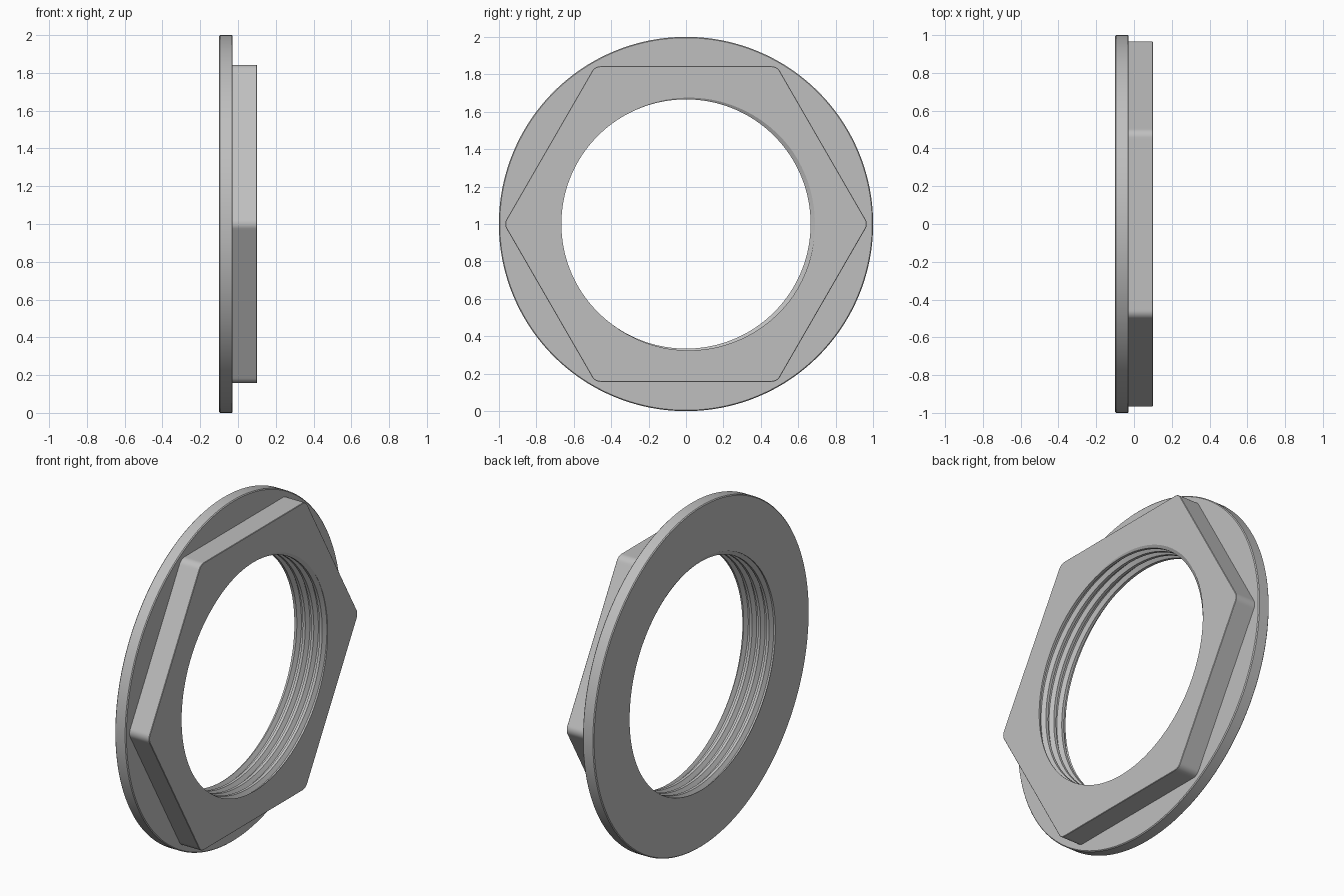
import bpy, bmesh, math

if "Cube" in bpy.data.objects:
    bpy.data.objects.remove(bpy.data.objects["Cube"])

steel = bpy.data.materials.new("steel_grey")
steel.diffuse_color = (0.52, 0.52, 0.52, 1)
steel.use_nodes = True
steel.node_tree.nodes["Principled BSDF"].inputs["Base Color"].default_value = steel.diffuse_color

BACK, STEP, FRONT = -0.1, -0.028, 0.1      # flange back, flange front, hexagon face
APOTHEM, ROUND = 0.843, 0.05               # hexagon size and corner radius
MINOR, MAJOR, PITCH = 0.666, 0.689, 0.055  # thread radii and pitch

# Angles round the x axis, with extra steps at the six rounded corners
angles = set(range(0, 360, 2))
for c in range(0, 360, 60):
    for d in (0.4, 0.8, 1.15, 1.49):
        angles |= {(c + d) % 360, (c - d) % 360}
angles = sorted(angles) + [360]


def hexagon(deg, inset=0.0):
    """Radius of the rounded hexagon in one direction."""
    ap, rad = APOTHEM - inset, ROUND - inset
    d = math.radians(abs((deg + 30) % 60 - 30))
    c = (ap - rad) / math.cos(math.pi / 6)
    if d < math.atan2(rad * 0.5, c + rad * math.cos(math.pi / 6)):
        return c * math.cos(d) + math.sqrt(rad**2 - (c * math.sin(d))**2)
    return ap / math.cos(math.pi / 6 - d)


# One thread turn: (fraction of pitch, radius), groove centred on zero
TURN = [(-0.35, MINOR), (-0.1, MAJOR), (0.1, MAJOR), (0.35, MINOR)]


def thread_radius(x, deg):
    t = abs(((x - FRONT) / PITCH - deg / 360 + 0.5) % 1 - 0.5)
    f = min(max((t - 0.1) / 0.25, 0), 1)
    return MAJOR + (MINOR - MAJOR) * f


def thread(deg):
    """Section of the helical bore, cut off at both end faces."""
    pts = []
    for k in range(-6, 3):
        for f, _ in TURN:
            x = FRONT + PITCH * (k + f + deg / 360)
            x = min(max(x, BACK), FRONT)
            pts.append((x, thread_radius(x, deg)))
    return pts


def loft(name, section):
    """Sweep an angle-dependent (x, radius) section round the x axis."""
    bm = bmesh.new()
    cols = []
    for a in angles:
        s, c = math.sin(math.radians(a)), math.cos(math.radians(a))
        cols.append([bm.verts.new((x, r * c, 1 + r * s)) for x, r in section(a)])
    for p, q in zip(cols, cols[1:]):
        for i in range(len(p) - 1):
            bm.faces.new((p[i], q[i], q[i + 1], p[i + 1]))
    bmesh.ops.remove_doubles(bm, verts=bm.verts, dist=1e-5)
    mesh = bpy.data.meshes.new(name)
    bm.to_mesh(mesh)
    bm.free()
    mesh.materials.append(steel)
    ob = bpy.data.objects.new(name, mesh)
    bpy.context.collection.objects.link(ob)
    bpy.context.view_layer.objects.active = ob
    ob.select_set(True)
    bpy.ops.object.shade_smooth_by_angle(angle=math.radians(30))
    ob.select_set(False)


E = 0.005  # small edge break
# Round flange: back face, rim and front face up to the hexagon
loft("flange", lambda a: [
    (BACK, thread_radius(BACK, a)), (BACK, 1 - E), (BACK + E, 1),
    (STEP - E, 1), (STEP, 1 - E), (STEP, hexagon(a))])
# Hexagonal body: six flats and the front face
loft("hex_body", lambda a: [
    (STEP, hexagon(a)), (FRONT - E / 2, hexagon(a)),
    (FRONT, hexagon(a, E / 2)), (FRONT, thread_radius(FRONT, a))])
# Helical thread inside the bore
loft("threaded_bore", lambda a: thread(a)[::-1])
